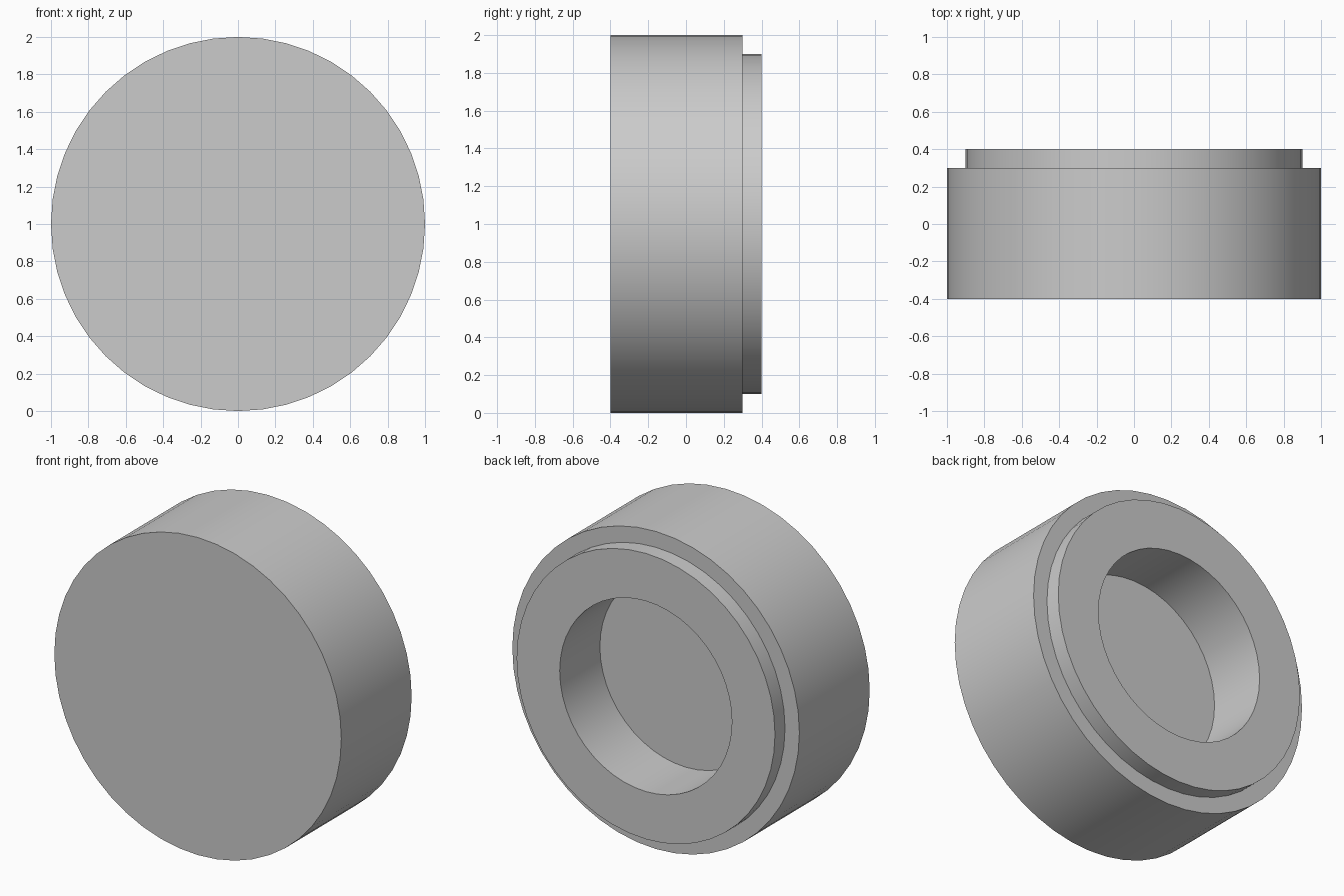
import bpy, bmesh, math
from mathutils import Vector

cube = bpy.data.objects.get("Cube")
if cube:
    bpy.data.objects.remove(cube, do_unlink=True)

# Plain grey material
grey = bpy.data.materials.new("light_grey")
grey.use_nodes = True
colour = (0.6, 0.6, 0.6, 1)
grey.diffuse_color = colour
grey.node_tree.nodes["Principled BSDF"].inputs["Base Color"].default_value = colour


def lathe(name, profile, centre, steps=48):
    """Turn a (radius, y) profile around the y axis through centre."""
    bm = bmesh.new()
    verts = [bm.verts.new(centre + Vector((r, y, 0))) for r, y in profile]
    edges = [bm.edges.new(pair) for pair in zip(verts, verts[1:])]
    bmesh.ops.spin(bm, geom=verts + edges, cent=centre, axis=(0, 1, 0),
                   angle=math.tau, steps=steps, use_duplicate=False)
    bmesh.ops.remove_doubles(bm, verts=bm.verts, dist=0.0005)
    bmesh.ops.recalc_face_normals(bm, faces=bm.faces)
    mesh = bpy.data.meshes.new(name)
    bm.to_mesh(mesh)
    bm.free()
    mesh.materials.append(grey)
    obj = bpy.data.objects.new(name, mesh)
    bpy.context.collection.objects.link(obj)
    bpy.ops.object.select_all(action="DESELECT")
    obj.select_set(True)
    bpy.context.view_layer.objects.active = obj
    bpy.ops.object.shade_smooth_by_angle(angle=math.radians(30))
    return obj


# Round cap: flat front, stepped collar at the back, blind bore in the collar
lathe("round_cap", [
    (0, -0.4), (1, -0.4),      # front face
    (1, 0.3), (0.9, 0.3),      # outer wall and shoulder
    (0.9, 0.4), (0.6, 0.4),    # collar and its rim
    (0.6, 0), (0, 0),          # bore wall and floor
], Vector((0, 0, 1)))
